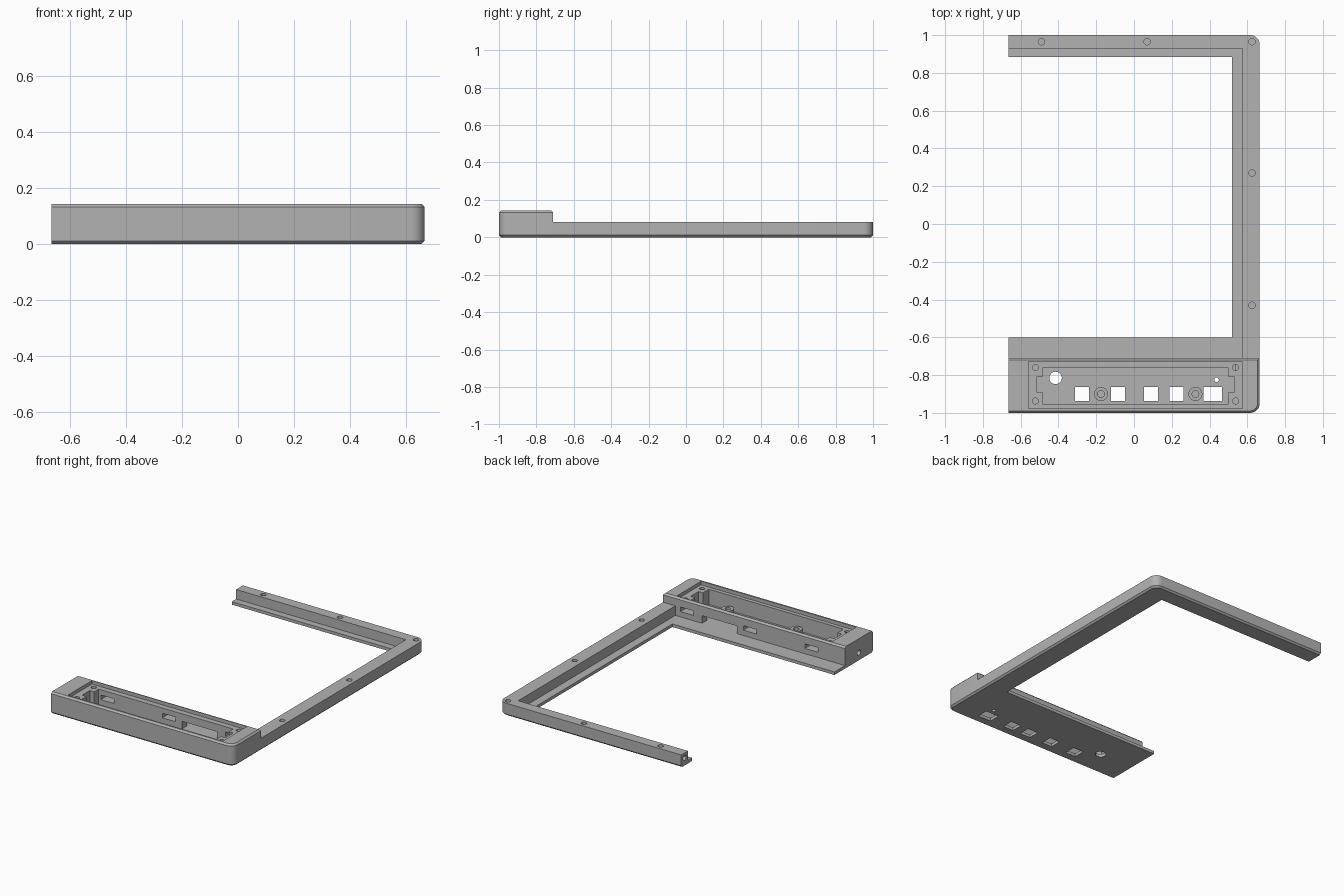
import bpy, bmesh, math
from mathutils import Matrix, Vector

if "Cube" in bpy.data.objects:
    bpy.data.objects.remove(bpy.data.objects["Cube"])

grey = bpy.data.materials.new("plain grey")
grey.use_nodes = True
colour = (0.45, 0.45, 0.45, 1)
grey.diffuse_color = colour
grey.node_tree.nodes["Principled BSDF"].inputs["Base Color"].default_value = colour

W, L = 0.665, 1.0                 # half width and half length
FLOOR, RAIL, TOP = 0.02, 0.083, 0.143
LEDGE = 0.12
RADIUS, CHAMFER = 0.05, 0.011


def make(name, bm):
    bmesh.ops.recalc_face_normals(bm, faces=bm.faces)
    mesh = bpy.data.meshes.new(name)
    bm.to_mesh(mesh)
    bm.free()
    ob = bpy.data.objects.new(name, mesh)
    bpy.context.collection.objects.link(ob)
    mesh.materials.append(grey)
    return ob


def loft(name, layers):
    """Stack of (outline, z) layers with capped ends."""
    bm = bmesh.new()
    rings = [[bm.verts.new((x, y, z)) for x, y in pts] for pts, z in layers]
    for a, b in zip(rings, rings[1:]):
        for i in range(len(a)):
            j = (i + 1) % len(a)
            bm.faces.new((a[i], a[j], b[j], b[i]))
    bm.faces.new(rings[0])
    bm.faces.new(rings[-1])
    return make(name, bm)


def corner(sy, inset):
    """Rounded outer corner on the +x side, counter-clockwise."""
    r = RADIUS - inset
    start = -90 if sy < 0 else 0
    angles = [math.radians(start + 90 * i / 8) for i in range(9)]
    return [(W - RADIUS + r * math.cos(a), sy * (L - RADIUS) + r * math.sin(a))
            for a in angles]


def box(x0, x1, y0, y1, z0, z1):
    bm = bmesh.new()
    bmesh.ops.create_cube(bm, size=1)
    bmesh.ops.scale(bm, vec=(x1 - x0, y1 - y0, z1 - z0), verts=bm.verts)
    centre = Vector((x0 + x1, y0 + y1, z0 + z1)) / 2
    bmesh.ops.translate(bm, vec=centre, verts=bm.verts)
    return make("cutter", bm)


def cylinder(x, y, z, r, depth, along_x=False, name="cutter"):
    bm = bmesh.new()
    m = Matrix.Translation((x, y, z))
    if along_x:
        m = m @ Matrix.Rotation(math.pi / 2, 4, 'Y')
    bmesh.ops.create_cone(bm, cap_ends=True, segments=24, radius1=r,
                          radius2=r, depth=depth, matrix=m)
    return make(name, bm)


def cut(target, cutter):
    cutter.hide_render = True
    mod = target.modifiers.new("cut", 'BOOLEAN')
    mod.operation, mod.solver, mod.object = 'DIFFERENCE', 'EXACT', cutter
    bpy.context.view_layer.objects.active = target
    bpy.ops.object.modifier_apply(modifier=mod.name)
    bpy.data.objects.remove(cutter)


# Base plate: floor of the housing plus the thin inner lip
def base_outline(c):
    return ([(-W, -L + c)] + corner(-1, c) + corner(1, c) +
            [(-W, L - c), (-W, 0.885), (0.52, 0.885), (0.52, -0.6), (-W, -0.6)])


base = loft("base_plate", [(base_outline(CHAMFER), 0), (base_outline(0), CHAMFER),
                           (base_outline(0), FLOOR)])

# Window, button and indicator openings through the floor
for x, half in ((-0.275, 0.038), (-0.085, 0.038), (0.09, 0.038),
                (0.225, 0.038), (0.417, 0.048)):
    cut(base, box(x - half, x + half, -0.938, -0.862, -0.1, 0.1))
cut(base, cylinder(-0.415, -0.815, 0, 0.033, 0.2))
cut(base, cylinder(0.437, -0.825, 0, 0.012, 0.2))

# Raised rail along the right side and back
rail_pts = ([(0.575, -0.71), (W, -0.71)] + corner(1, 0) +
            [(-W, L), (-W, 0.93), (0.575, 0.93)])
rail = loft("frame_rail", [(rail_pts, FLOOR), (rail_pts, RAIL)])
for x, y in ((-0.49, 0.965), (0.07, 0.965), (0.625, 0.965),
             (0.625, 0.27), (0.625, -0.43)):
    cut(rail, cylinder(x, y, RAIL, 0.017, 0.08))
cut(rail, cylinder(-W, 0.965, 0.05, 0.016, 0.12, True))


# Control housing along the front
def housing_outline(c):
    return ([(-W, -L + c)] + corner(-1, c) + [(W - c, -0.71 - c), (-W, -0.71 - c)])


housing = loft("control_housing", [(housing_outline(0), FLOOR),
                                   (housing_outline(0), TOP - CHAMFER),
                                   (housing_outline(CHAMFER), TOP)])
# Cover recess, main cavity and side clip pockets
cut(housing, box(-0.558, 0.575, -0.978, -0.727, LEDGE, 0.3))
cut(housing, box(-0.484, 0.5, -0.953, -0.763, -0.1, 0.2))
cut(housing, box(-0.516, -0.47, -0.89, -0.81, -0.1, 0.2))
cut(housing, box(0.49, 0.532, -0.89, -0.81, -0.1, 0.2))
# Cover screw holes in the ledge
for x in (-0.522, 0.538):
    for y in (-0.76, -0.937):
        cut(housing, cylinder(x, y, LEDGE, 0.016, 0.1))
# Slots and connector opening in the back wall
for x in (0.49, 0.03, -0.42):
    cut(housing, box(x - 0.048, x + 0.048, -0.78, -0.6, 0.055, 0.085))
cut(housing, box(0.125, 0.38, -0.78, -0.6, -0.05, 0.07))
# Screw hole in the open end
cut(housing, cylinder(-W, -0.855, 0.05, 0.018, 0.12, True))

# Mounting bosses on the floor
bosses = []
for side, x in (("right", -0.175), ("left", 0.325)):
    boss = cylinder(x, -0.9, 0.04, 0.037, 0.04, name=side + "_mounting_boss")
    cut(boss, cylinder(x, -0.9, 0.06, 0.018, 0.06))
    bosses.append(boss)

# Smooth rounded walls, keeping hard edges
bpy.ops.object.select_all(action='DESELECT')
for ob in [base, rail, housing] + bosses:
    ob.select_set(True)
bpy.context.view_layer.objects.active = base
bpy.ops.object.shade_smooth_by_angle(angle=math.radians(30))
